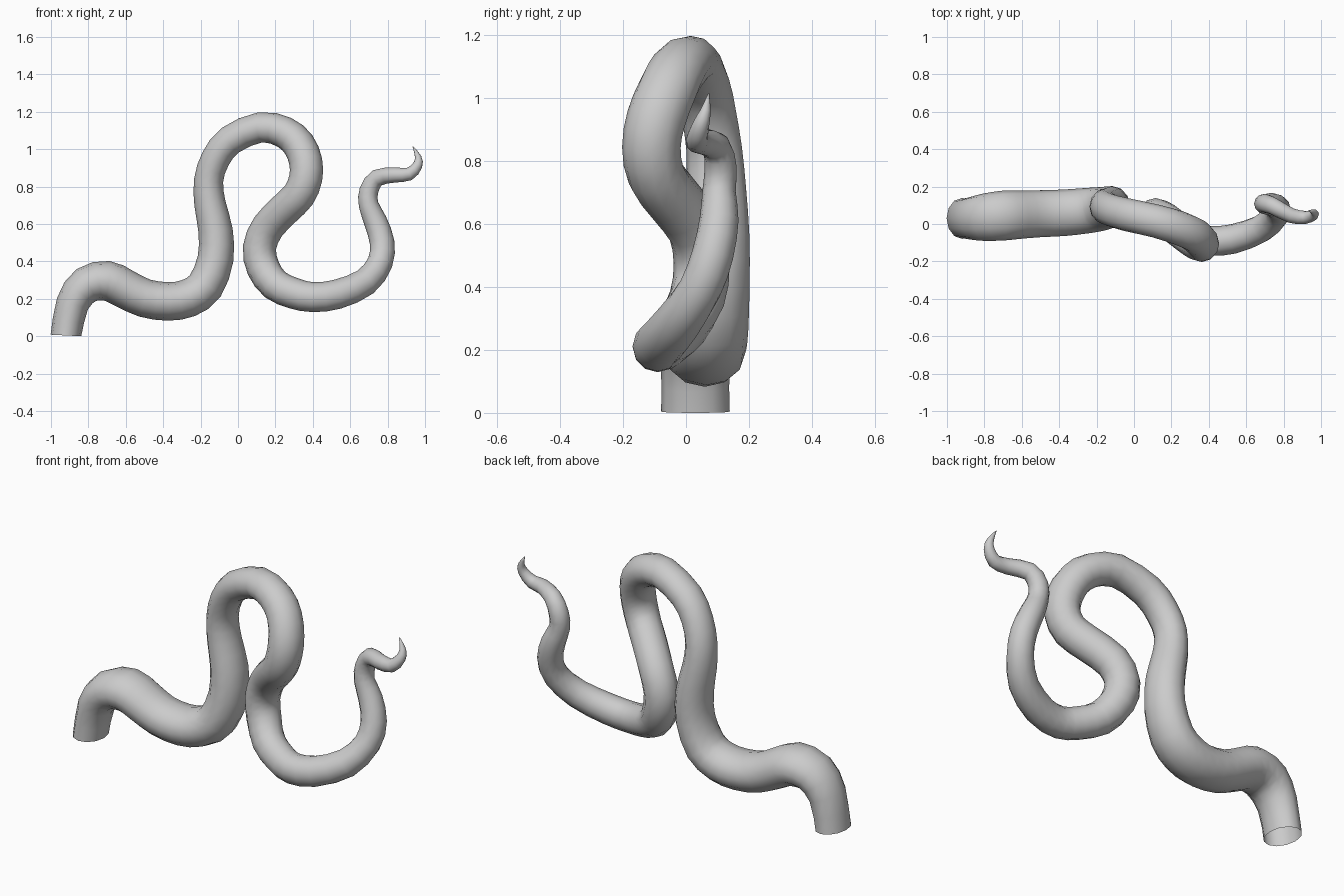
import bpy, bmesh
from math import cos, sin, tau
from mathutils import Vector

# Centre line of the tentacle: x, y, z, radius
PATH = [
    (-.92, .03, .01, .082), (-.885, .03, .18, .088), (-.81, .035, .28, .100),
    (-.70, .045, .302, .107), (-.61, .05, .262, .105), (-.50, .055, .21, .103),
    (-.375, .06, .192, .103), (-.265, .07, .21, .102), (-.175, .08, .275, .100),
    (-.12, .09, .42, .096), (-.12, .095, .57, .092), (-.15, .095, .715, .084),
    (-.157, .09, .84, .078), (-.12, .072, .955, .078), (-.04, .05, 1.055, .080),
    (.12, .015, 1.123, .081), (.25, -.025, 1.095, .085), (.325, -.06, 1.03, .088),
    (.362, -.095, .94, .089), (.362, -.11, .85, .089), (.325, -.095, .76, .089),
    (.25, -.04, .685, .089), (.16, .03, .59, .089), (.115, .05, .48, .089),
    (.135, .035, .37, .089), (.20, -.015, .28, .086), (.30, -.06, .235, .083),
    (.40, -.09, .215, .080), (.53, -.08, .23, .079), (.68, -.025, .295, .074),
    (.76, .045, .40, .068), (.77, .085, .51, .066), (.735, .105, .62, .062),
    (.698, .105, .71, .053), (.70, .11, .785, .051)]
TIP = [(.745, .095, .853, .046), (.84, .045, .868, .040), (.915, .035, .873, .035),
       (.96, .047, .92, .027), (.963, .062, .965, .017), (.935, .072, 1.02, .002)]
SIDES = 12


def resample(pts):
    """Catmull-Rom: one extra ring between each pair of points."""
    out = []
    for i in range(len(pts) - 1):
        a, b, c, d = (Vector(pts[max(0, min(len(pts) - 1, i + k))]) for k in (-1, 0, 1, 2))
        out += [b, (9 * (b + c) - a - d) / 16]
    return out + [Vector(pts[-1])]


rings = resample(PATH + TIP)
n = len(rings)
bm = bmesh.new()
loops = []
for i, p in enumerate(rings):
    tangent = (rings[min(i + 1, n - 1)] - rings[max(i - 1, 0)]).to_3d().normalized()
    if i == 0:
        tangent = Vector((.05, 0, 1)).normalized()      # flat cut at the base
    side = (Vector((0, 1, 0)) - tangent * tangent.y).normalized()
    up = tangent.cross(side)
    wide = max(1.0, 1.28 - .5 * i / n)                  # flattened towards the base
    if i == 0:
        wide = 1.33
    loops.append([bm.verts.new(p.to_3d() + p[3] * (side * wide * cos(tau * k / SIDES)
                                                  + up * sin(tau * k / SIDES)))
                  for k in range(SIDES)])

# Skin between rings; the base stays open, the tip is closed
for a, b in zip(loops, loops[1:]):
    for k in range(SIDES):
        j = (k + 1) % SIDES
        bm.faces.new((a[k], a[j], b[j], b[k]))
bm.faces.new(loops[-1])
bmesh.ops.recalc_face_normals(bm, faces=bm.faces)
for f in bm.faces:
    f.smooth = True

# Rest on the ground
low = min(v.co.z for v in bm.verts)
for v in bm.verts:
    v.co.z -= low

mesh = bpy.data.meshes.new("tentacle")
bm.to_mesh(mesh)
bm.free()
obj = bpy.data.objects.new("tentacle", mesh)
bpy.context.collection.objects.link(obj)
